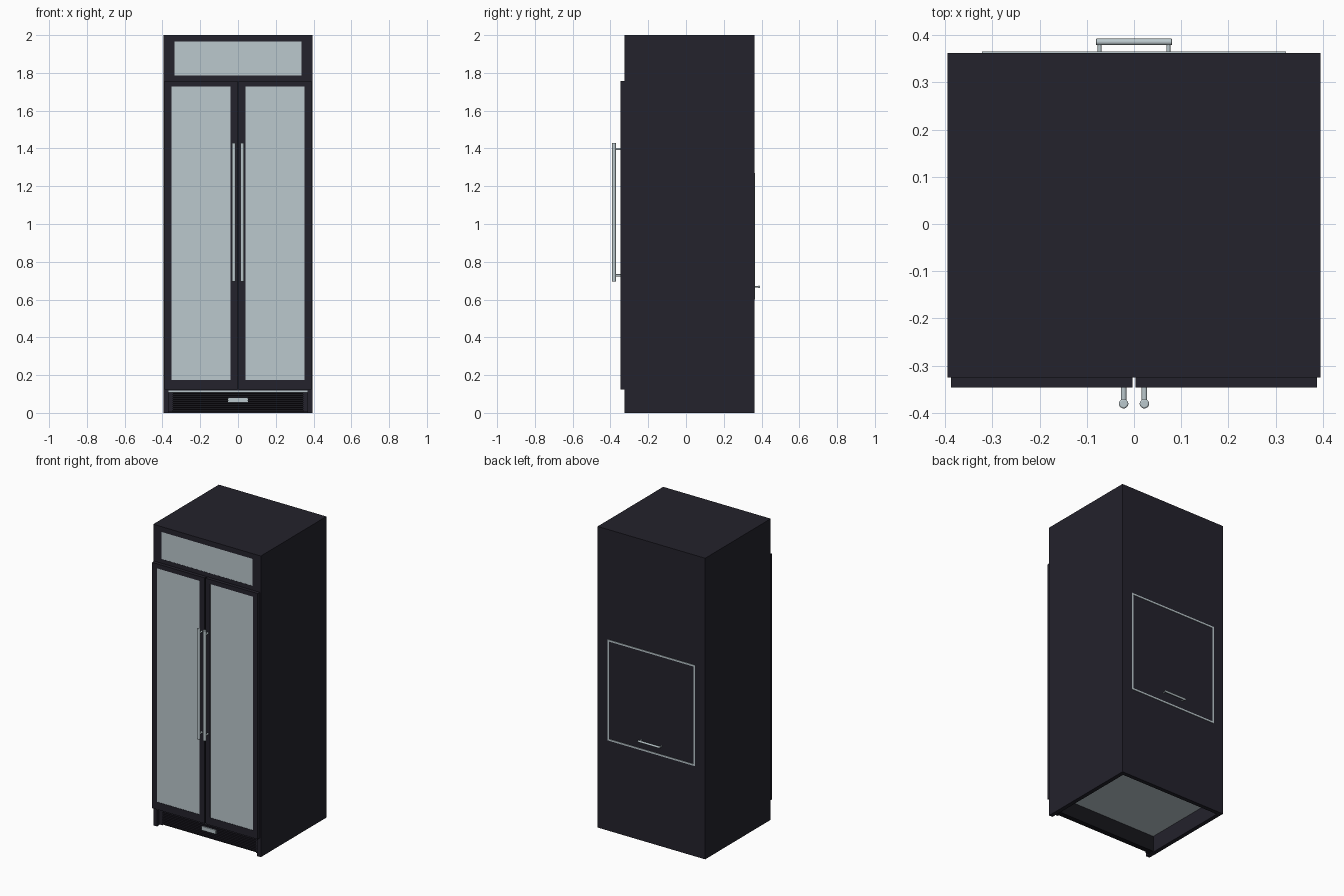
import bpy
from mathutils import Vector

cube = bpy.data.objects.get("Cube")
if cube:
    bpy.data.objects.remove(cube, do_unlink=True)


def material(name, color):
    m = bpy.data.materials.new(name)
    m.use_nodes = True
    m.diffuse_color = (*color, 1)
    m.node_tree.nodes["Principled BSDF"].inputs["Base Color"].default_value = (*color, 1)
    return m


DARK = material("charcoal enamel", (0.017, 0.016, 0.025))
BLACK = material("grille black", (0.008, 0.008, 0.011))
PALE = material("pale glass and steel", (0.50, 0.58, 0.61))


def box(name, x, y, z, mat, bevel=0):
    """Box from its (low, high) range on each axis."""
    bpy.ops.mesh.primitive_cube_add(size=1, location=[sum(r) / 2 for r in (x, y, z)])
    ob = bpy.context.object
    ob.name = name
    ob.scale = [r[1] - r[0] for r in (x, y, z)]
    bpy.ops.object.transform_apply(location=False, rotation=False, scale=True)
    ob.data.materials.append(mat)
    if bevel:
        mod = ob.modifiers.new("Bevel", "BEVEL")
        mod.width, mod.segments = bevel, 2
    return ob


def rod(name, start, end, radius, mat, bevel=0):
    """Round bar between two points."""
    a, b = Vector(start), Vector(end)
    bpy.ops.mesh.primitive_cylinder_add(vertices=20, radius=radius, depth=(b - a).length,
                                        location=(a + b) / 2)
    ob = bpy.context.object
    ob.name = name
    ob.rotation_euler = (b - a).to_track_quat("Z", "Y").to_euler()
    ob.data.materials.append(mat)
    if bevel:
        mod = ob.modifiers.new("Bevel", "BEVEL")
        mod.width, mod.segments = bevel, 2
    bpy.ops.object.shade_smooth_by_angle()
    return ob


def frame(name, x, z, y, width, mat):
    """Four bars around the rectangle x by z; width is (sides, bottom, top)."""
    w, lo, hi = width
    box(name + "_left", (x[1] - w, x[1]), y, z, mat)
    box(name + "_right", (x[0], x[0] + w), y, z, mat)
    inner = (x[0] + w, x[1] - w)
    box(name + "_bottom", inner, y, (z[0], z[0] + lo), mat)
    box(name + "_top", inner, y, (z[1] - hi, z[1]), mat)


W, FRONT, BACK, WALL, FLOOR = 0.395, -0.325, 0.363, 0.027, 0.118

# Cabinet, with an open plinth below it
body = box("cabinet", (-W, W), (FRONT + 0.004, BACK), (FLOOR, 2), DARK)
for side, sign in (("left", 1), ("right", -1)):
    xs = sorted((sign * W, sign * (W - WALL)))
    box("plinth_side_" + side, xs, (FRONT, BACK), (0, FLOOR), DARK)
box("plinth_back", (WALL - W, W - WALL), (BACK - WALL, BACK), (0, FLOOR), DARK)
box("floor_panel", (WALL - W, W - WALL), (-0.318, BACK - WALL), (0.108, FLOOR), PALE)

# Front face of the cabinet: edges and upper window
frame("front_edge", (-W, W), (FLOOR, 2), (FRONT, FRONT + 0.004), (0.06, 0.01, 0.035), DARK)
box("front_crossbar", (0.06 - W, W - 0.06), (FRONT, FRONT + 0.004), (1.74, 1.785), DARK)
box("upper_window", (0.06 - W, W - 0.06), (FRONT + 0.001, FRONT + 0.004), (1.785, 1.965), PALE)

# Ventilation grille and badge plate
box("grille_back", (WALL - W, W - WALL), (-0.292, -0.258), (0.005, 0.108), BLACK)
for i in range(9):
    z = 0.016 + i * 0.0105
    box(f"grille_slat_{i}", (-0.345, 0.345), (-0.302, -0.292), (z, z + 0.005), DARK)
for sign, side in ((1, "left"), (-1, "right")):
    xs = sorted((sign * 0.345, sign * (W - WALL)))
    box("grille_end_" + side, xs, (-0.302, -0.292), (0.005, 0.108), DARK)
box("badge_plate", (-0.052, 0.052), (-0.309, -0.302), (0.054, 0.08), PALE)

# Twin glazed doors with long handles
for side, sign in (("left", 1), ("right", -1)):
    xs = sorted((sign * 0.003, sign * 0.388))
    frame(side + "_door", xs, (0.125, 1.757), (-0.347, FRONT), (0.036, 0.05, 0.03), DARK)
    gx = (xs[0] + 0.036, xs[1] - 0.036)
    box(side + "_door_glass", gx, (-0.345, FRONT), (0.175, 1.727), PALE)
    hx = sign * 0.022
    rod(side + "_handle", (hx, -0.381, 0.695), (hx, -0.381, 1.43), 0.01, PALE, 0.003)
    for n, z in (("lower", 0.728), ("upper", 1.397)):
        rod(f"{side}_handle_{n}_post", (hx, -0.345, z), (hx, -0.381, z), 0.006, PALE)

# Rear service hatch outline and its handle
frame("hatch_trim", (-0.322, 0.322), (0.6, 1.27), (BACK, BACK + 0.003),
      (0.011, 0.011, 0.011), PALE)
rod("hatch_handle", (-0.081, 0.386, 0.667), (0.081, 0.386, 0.667), 0.007, PALE, 0.002)
for side, sign in (("left", 1), ("right", -1)):
    x = sign * 0.073
    rod(f"hatch_handle_{side}_post", (x, BACK, 0.667), (x, 0.386, 0.667), 0.004, PALE)
